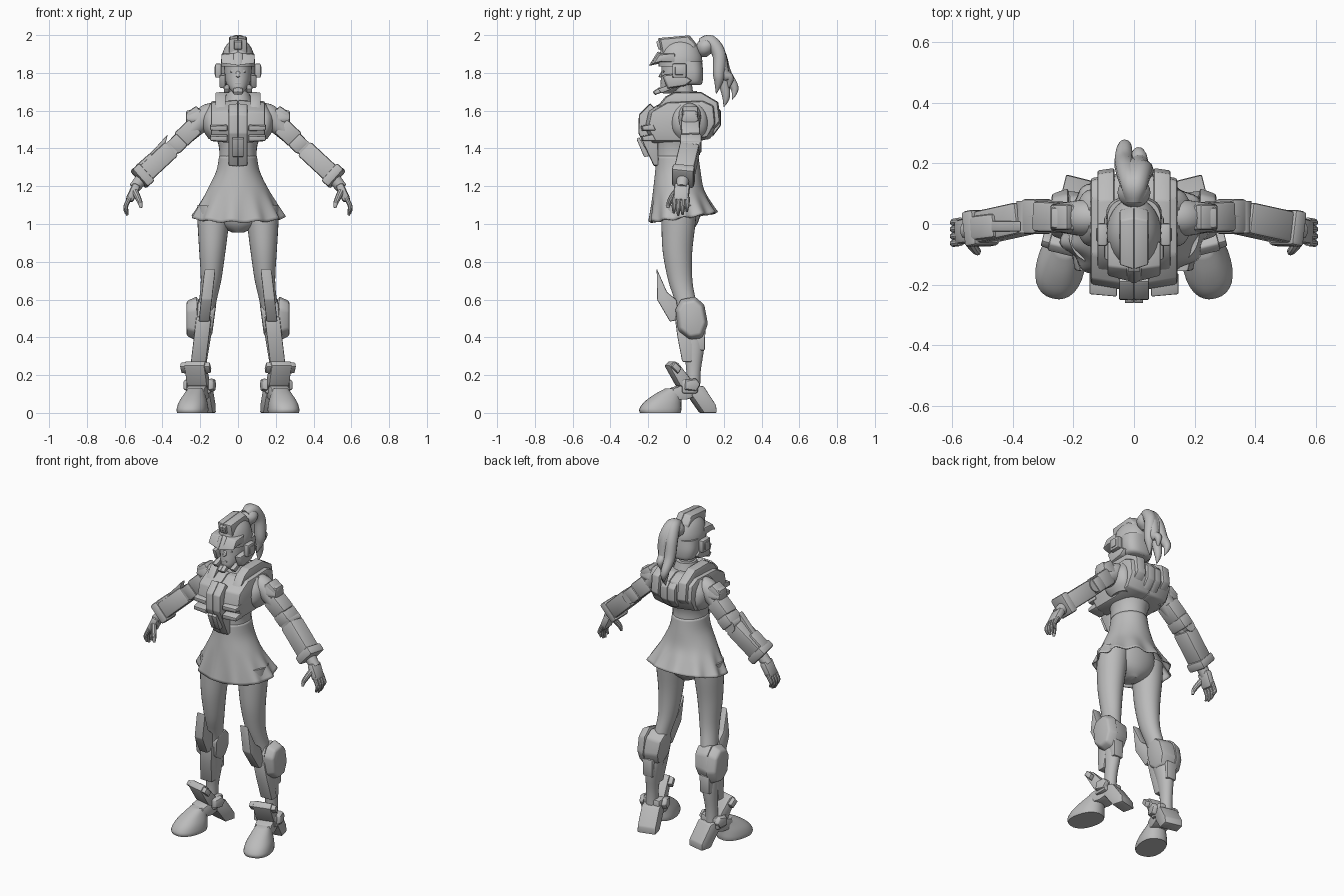
import bpy, bmesh, math
from mathutils import Vector, Matrix

grey = bpy.data.materials.new("plain grey")
grey.diffuse_color = (0.5, 0.5, 0.5, 1)


def make(name, verts, faces, bevel=0.0, mirror=False, mat=None, angle=35):
    me = bpy.data.meshes.new(name)
    bm = bmesh.new()
    vs = [bm.verts.new(v) for v in verts]
    for f in faces:
        bm.faces.new([vs[i] for i in f])
    bmesh.ops.recalc_face_normals(bm, faces=bm.faces[:])
    if bevel:
        edges = [e for e in bm.edges if e.calc_face_angle(0) > 0.45]
        bmesh.ops.bevel(bm, geom=edges, offset=bevel, segments=2, profile=0.5,
                        affect='EDGES', clamp_overlap=True)
    if mat:
        bm.transform(mat)
    bm.to_mesh(me)
    bm.free()
    me.materials.append(grey)
    ob = bpy.data.objects.new(name, me)
    bpy.context.collection.objects.link(ob)
    bpy.ops.object.select_all(action='DESELECT')
    ob.select_set(True)
    bpy.context.view_layer.objects.active = ob
    bpy.ops.object.shade_smooth_by_angle(angle=math.radians(angle))
    if mirror:
        ob.modifiers.new("mirror", 'MIRROR')
    return ob


def smooth_rows(rows, sub):
    """Catmull-Rom interpolation of number rows."""
    out = []
    for i in range(len(rows) - 1):
        p = [rows[max(i - 1, 0)], rows[i], rows[i + 1], rows[min(i + 2, len(rows) - 1)]]
        for s in range(sub):
            t = s / sub
            out.append([0.5 * (2 * b + (c - a) * t + (2 * a - 5 * b + 4 * c - d) * t * t
                               + (3 * b - a - 3 * c + d) * t ** 3) for a, b, c, d in zip(*p)])
    return out + [list(rows[-1])]


def skin(rings, n, caps=True):
    verts = [v for r in rings for v in r]
    faces = [(k * n + i, k * n + (i + 1) % n, (k + 1) * n + (i + 1) % n, (k + 1) * n + i)
             for k in range(len(rings) - 1) for i in range(n)]
    if caps:
        faces += [tuple(range(n)), tuple(range((len(rings) - 1) * n, len(rings) * n))]
    return verts, faces


def loft(name, rows, n=28, sub=4, mirror=False, power=2, mat=None):
    """Stack of horizontal ovals: x, y, z, x radius, y radius."""
    rings = []
    for x, y, z, rx, ry in smooth_rows(rows, sub):
        ring = []
        for i in range(n):
            c, s = math.cos(math.tau * i / n), math.sin(math.tau * i / n)
            ring.append((x + rx * math.copysign(abs(c) ** (2 / power), c),
                         y + ry * math.copysign(abs(s) ** (2 / power), s), z))
        rings.append(ring)
    return make(name, *skin(rings, n), mirror=mirror, mat=mat)


def tube(name, rows, n=12, sub=4, mirror=False):
    """Round tube along a path: x, y, z, radius."""
    rows = smooth_rows(rows, sub)
    pts = [Vector(r[:3]) for r in rows]
    rings = []
    for k, p in enumerate(pts):
        d = (pts[min(k + 1, len(pts) - 1)] - pts[max(k - 1, 0)]).normalized()
        u = (Vector((0.9, 0.1, 0.2)) if abs(d.x) < 0.6 else Vector((0, 1, 0))).cross(d).normalized()
        w = d.cross(u)
        rings.append([p + rows[k][3] * (u * math.cos(math.tau * i / n) + w * math.sin(math.tau * i / n))
                      for i in range(n)])
    return make(name, *skin(rings, n), mirror=mirror)


def prism(name, prof, x0, x1, s0=1, s1=1, lean=0, bevel=0.006, mirror=True, mat=None):
    """Side outline (y, z) extruded from x0 to x1, each end scaled about its middle."""
    cy = sum(p[0] for p in prof) / len(prof)
    cz = sum(p[1] for p in prof) / len(prof)
    rings = [[(x + lean * (z - cz), cy + (y - cy) * s, cz + (z - cz) * s) for y, z in prof]
             for x, s in ((x0, s0), (x1, s1))]
    return make(name, *skin(rings, len(prof)), bevel=bevel, mirror=mirror, mat=mat)


def beam(name, a, b, wy, h, taper=1, bevel=0.012, mirror=True):
    """Box from a to b, wy deep along y and h across."""
    a, b = Vector(a), Vector(b)
    d = (b - a).normalized()
    v = (Vector((0, 1, 0)) - d * d.y).normalized()
    w = d.cross(v)
    rings = [[p + v * sy * wy * t / 2 + w * sw * h * t / 2
              for sy, sw in ((-1, -1), (1, -1), (1, 1), (-1, 1))] for p, t in ((a, 1), (b, taper))]
    return make(name, *skin(rings, 4), bevel=bevel, mirror=mirror)


def box(name, c, s, bevel=0.008, mirror=True, taper=1):
    x, y, z = c
    return beam(name, (x, y, z - s[2] / 2), (x, y, z + s[2] / 2), s[1], s[0], taper, bevel, mirror)


# --- head and helmet ---
loft("head", [(0, -.095, 1.69, .02, .025), (0, -.08, 1.715, .045, .055), (0, -.05, 1.75, .064, .085),
              (0, -.04, 1.80, .072, .09), (0, -.035, 1.87, .072, .095)])
loft("neck", [(0, .0, 1.58, .06, .06), (0, -.005, 1.65, .046, .05), (0, -.02, 1.75, .045, .05)])
loft("helmet_dome", [(0, -.03, 1.835, .09, .115), (0, -.03, 1.88, .088, .115), (0, -.03, 1.93, .072, .098),
                     (0, -.03, 1.965, .045, .07), (0, -.03, 1.98, .015, .03)])
loft("helmet_back", [(0, .03, 1.735, .06, .045), (0, .025, 1.75, .082, .062), (0, .025, 1.80, .092, .066),
                     (0, .01, 1.86, .088, .075)], power=2.6)
prism("helmet_crest", [(-.15, 1.985), (.02, 2.0), (.06, 1.95), (.06, 1.88), (-.13, 1.88), (-.135, 1.91)],
      0, .047, 1, .86)
prism("crest_lamp", [(-.158, 1.965), (-.14, 1.975), (-.13, 1.925), (-.146, 1.925)], 0, .02, bevel=.002)
prism("brow_visor", [(-.195, 1.84), (-.15, 1.905), (-.04, 1.915), (-.04, 1.85), (-.14, 1.855)], 0, .088, 1, .72)
prism("brow_tip", [(-.2, 1.835), (-.15, 1.915), (-.11, 1.9), (-.13, 1.85)], 0, .025, 1, .7, bevel=.004)
box("ear_pod", (.104, -.035, 1.812), (.034, .075, .075))
box("ear_cap", (.118, -.035, 1.812), (.014, .045, .045), .004)
prism("cheek_guard", [(-.13, 1.79), (-.02, 1.80), (.04, 1.76), (.0, 1.73), (-.10, 1.715)], .066, .098, 1, .85)
prism("jaw_guard", [(-.15, 1.715), (-.08, 1.74), (-.05, 1.725), (-.13, 1.692)], .046, .074, bevel=.004)
prism("chin_guard", [(-.178, 1.70), (-.14, 1.725), (-.115, 1.70), (-.165, 1.682)], 0, .024, 1, .8, bevel=.004)
prism("nose", [(-.125, 1.82), (-.148, 1.778), (-.12, 1.77)], 0, .011, 1, .5, bevel=.002)
box("lips", (0, -.128, 1.745), (.034, .016, .01), .004, False)
box("eye", (.03, -.119, 1.808), (.026, .008, .01), .003)

# --- ponytail ---
loft("hair_bun", [(0, .095, 1.885, .015, .015), (0, .1, 1.91, .045, .04), (0, .105, 1.945, .054, .05),
                  (0, .11, 1.975, .036, .036), (0, .11, 1.987, .01, .01)])
for k, (dx, y, z) in enumerate([(0, .20, 1.62), (-.03, .245, 1.66), (.03, .16, 1.69), (.015, .22, 1.71)]):
    tube("hair_strand", [(0, .08, 1.955, .03), (dx * .3, .13, 1.965, .036), (dx * .8, .175, 1.90, .036),
                         (dx * 1.1, .19 + (y - .2) * .4, 1.80, .032), (dx, y + .012, z + .06, .022),
                         (dx * .6, y, z, .002)], sub=5)

# --- torso and skirt ---
loft("torso", [(0, -.04, 1.22, .13, .115), (0, -.045, 1.32, .104, .112), (0, -.045, 1.40, .1, .11),
               (0, -.03, 1.48, .122, .12), (0, 0, 1.56, .14, .11), (0, .01, 1.63, .1, .08)])
loft("pelvis", [(0, -.03, .955, .03, .05), (0, -.03, 1.0, .12, .09), (0, -.03, 1.08, .165, .11),
                (0, -.04, 1.18, .14, .11), (0, -.04, 1.26, .11, .1)])
rings = []
for z, cy, rx, ry, wave in smooth_rows([(1.36, -.045, .1, .111, 0), (1.28, -.043, .115, .12, 0),
                                        (1.19, -.04, .158, .133, .0), (1.11, -.028, .202, .155, .02),
                                        (1.035, -.015, .243, .178, .045)], 4):
    ring = []
    for i in range(96):
        a = math.tau * i / 96
        k = 1 + wave * math.cos(11 * a)
        lift = wave * (.55 * math.sin(a) + .12 * math.cos(11 * a))
        ring.append((rx * k * math.cos(a), cy + ry * k * math.sin(a), z + lift))
    rings.append(ring)
skirt = make("skirt", *skin(rings, 96, False))
skirt.modifiers.new("thickness", 'SOLIDIFY').thickness = .008

# --- chest armour ---
prism("chest_armour", [(-.19, 1.425), (-.225, 1.51), (-.205, 1.6), (-.11, 1.655), (.1, 1.665), (.165, 1.635),
                       (.175, 1.53), (.13, 1.45), (0, 1.425)], 0, .143, 1, .88, bevel=.01)
prism("chest_column", [(-.19, 1.64), (-.25, 1.58), (-.252, 1.48), (-.17, 1.305), (-.145, 1.305), (-.15, 1.6)],
      0, .05, 1, .97)
prism("column_badge", [(-.248, 1.46), (-.262, 1.45), (-.222, 1.355), (-.19, 1.36)], 0, .03, bevel=.004)
for z in (1.455, 1.51):
    prism("chest_vent", [(-.235, z - .018), (-.24, z + .01), (-.17, z + .024), (-.15, z - .018)],
          .056, .147, 1, .8, bevel=.005)
prism("shoulder_strap", [(-.17, 1.60), (-.11, 1.675), (-.06, 1.70), (.08, 1.70), (.172, 1.645), (.185, 1.54),
                         (.15, 1.5), (.1, 1.62), (-.1, 1.62)], .065, .12, 1, .95)
loft("collar", [(0, -.005, 1.63, .08, .085), (0, -.005, 1.675, .066, .07), (0, -.005, 1.705, .058, .062)], sub=1)
prism("back_panel", [(.15, 1.64), (.185, 1.6), (.185, 1.52), (.14, 1.46)], 0, .05, 1, .9)
loft("armpit_guard", [(.125, .02, 1.45, .03, .06), (.14, .02, 1.50, .045, .09), (.14, .02, 1.57, .05, .09),
                      (.12, .02, 1.635, .03, .06)], mirror=True)

# --- arms and hands ---
tube("upper_arm", [(.11, .02, 1.60, .045), (.16, .02, 1.575, .06), (.22, .02, 1.52, .052), (.29, .025, 1.455, .045),
                   (.36, .025, 1.39, .04)], 20, mirror=True)
prism("shoulder_knob", [(-.035, 1.55), (-.02, 1.61), (.06, 1.61), (.078, 1.55), (.06, 1.525), (-.02, 1.525)],
      .195, .275, 1, .8, bevel=.01)
beam("shoulder_cap", (.205, .022, 1.545), (.25, .022, 1.605), .085, .075)
beam("upper_arm_sleeve", (.225, .022, 1.52), (.305, .025, 1.445), .1, .098)
beam("elbow_band", (.295, .025, 1.45), (.345, .025, 1.40), .115, .088)
tube("elbow_joint", [(.348, -.03, 1.405, .04), (.348, .075, 1.405, .04)], 16, 1, True)
beam("forearm_guard", (.355, .02, 1.395), (.50, -.012, 1.26), .105, .1)
beam("forearm_plate", (.40, .005, 1.40), (.495, -.01, 1.31), .06, .03, bevel=.006)
beam("wrist_cuff", (.487, -.01, 1.272), (.525, -.018, 1.238), .118, .125)
tube("wrist", [(.50, -.015, 1.25, .035), (.55, -.022, 1.19, .03)], 16, 1, True)
beam("palm", (.535, -.02, 1.21), (.578, -.028, 1.12), .085, .045, .95, .016)
for k in range(4):
    y, drop = -.06 + .023 * k, (.012, 0, .004, .02)[k]
    tube("finger", [(.572, y, 1.14, .013), (.592, y - .003, 1.10, .0125),
                    (.594, y - .004, 1.07 + drop, .011), (.584, y - .004, 1.045 + drop, .006)], 10, 3, True)
tube("thumb", [(.55, -.045, 1.18, .018), (.53, -.075, 1.14, .016), (.517, -.09, 1.11, .013),
               (.514, -.095, 1.085, .007)], 10, 3, True)

# single blade and shield on one forearm
blade = [(-.372, 1.475), (-.395, 1.45), (-.44, 1.40), (-.49, 1.35), (-.46, 1.31), (-.40, 1.375), (-.385, 1.42)]
make("forearm_blade", *skin([[(x, y, z) for x, z in blade] for y in (-.025, .01)], len(blade)), bevel=.004)
beam("forearm_shield", (-.45, -.005, 1.36), (-.53, -.015, 1.29), .08, .045, mirror=False)

# --- legs ---
loft("leg", [(.125, -.035, 1.10, .09, .095), (.131, -.04, 1.0, .083, .09), (.136, -.045, .85, .069, .078),
             (.143, -.03, .7, .054, .064), (.162, .0, .58, .046, .056), (.182, .025, .45, .047, .062),
             (.195, .04, .35, .043, .056), (.205, .04, .22, .034, .038), (.207, .035, .1, .036, .04)], mirror=True)
knee = [(-.06, .55), (-.03, .605), (.05, .62), (.1, .575), (.12, .47), (.09, .39), (.02, .378), (-.045, .43)]
prism("knee_disc", knee, .215, .272, 1, .78, bevel=.012)
prism("knee_sleeve", knee, .125, .222, .75, .92, lean=-.1, bevel=.012)
prism("knee_blade", [(-.157, .77), (-.155, .6), (-.085, .48), (-.03, .49), (-.05, .6), (-.1, .64)],
      .138, .196, .97, .97, lean=-.11)
prism("shin_guard", [(-.06, .51), (-.045, .4), (-.02, .27), (.03, .27), (.03, .5)], .155, .235, 1, 1, lean=-.12)
box("calf_guard", (.197, .075, .385), (.065, .05, .11), taper=1.1)

# --- feet, turned outward ---
foot = Matrix.Translation((.207, 0, 0)) @ Matrix.Rotation(math.radians(14), 4, 'Z')
loft("toe_shoe", [(0, -.14, 0, .078, .108), (0, -.14, .02, .08, .112), (0, -.128, .055, .073, .1),
                  (0, -.1, .095, .056, .075), (0, -.065, .13, .04, .045)], mirror=True, power=2.3, mat=foot)
prism("instep", [(-.1, .07), (-.08, .13), (-.02, .15), (.05, .15), (.05, .09), (-.01, .07)], -.05, .05, mat=foot)
prism("heel", [(.02, .09), (.085, 0), (.155, 0), (.152, .04), (.085, .14), (.03, .15)], -.055, .055, mat=foot)
box("ankle_block", (.207, .02, .14), (.13, .085, .075), .012)
prism("ankle_tongue", [(-.105, .25), (-.08, .275), (-.055, .265), (.02, .17), (-.01, .125), (-.045, .145)],
      -.055, .055, mat=foot)
for s in (-1, 1):
    prism("tongue_wing", [(-.1, .245), (-.078, .272), (-.04, .235), (-.06, .205)],
          s * .045, s * .08, 1, .85, bevel=.004, mat=foot)
    prism("ankle_pod", [(-.025, .12), (-.02, .175), (.04, .185), (.065, .15), (.04, .11)],
          s * .055, s * .082, 1, .8, mat=foot)
